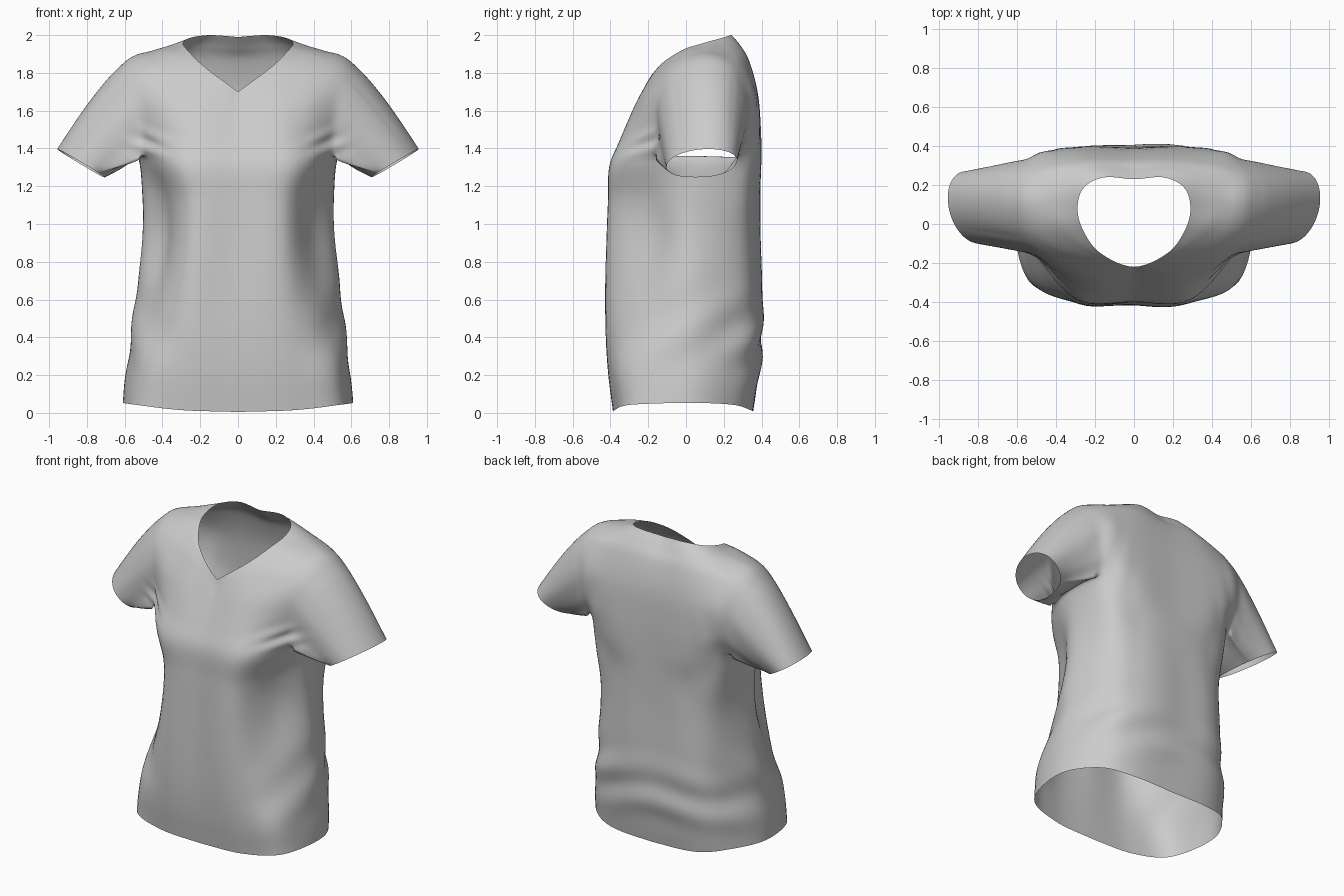
import bpy, bmesh, math
from mathutils import Vector as V

if "Cube" in bpy.data.objects:
    bpy.data.objects.remove(bpy.data.objects["Cube"])

N = 8  # fine steps per control cell


def spline(pts, first, last):
    """Catmull-Rom curve through pts with N steps per span."""
    e = [first] + pts + [last]
    out = []
    for i in range(1, len(e) - 2):
        a, b, c, d = e[i - 1:i + 3]
        for k in range(N):
            t = k / N
            out.append(0.5 * (2 * b + (c - a) * t + (2 * a - 5 * b + 4 * c - d) * t * t
                              + (3 * b - a - 3 * c + d) * t ** 3))
    return out + [pts[-1].copy()]


def mirrored(mid, p):
    return V((-p.x, p.y, 2 * mid.z - p.z))


# Lower body sections: z, half width, front y, back y, front side pinch, back corner width
lower = [(0.005, .608, -.385, .355, 0, .80), (.2, .595, -.408, .385, .1, .80), (.4, .568, -.418, .405, .35, .80),
         (.65, .54, -.416, .4, .75, .81), (.92, .51, -.408, .393, 1, .84), (1.13, .505, -.402, .393, .9, .89)]
rows = []
for i, (z, w, f, b, p, e) in enumerate(lower):
    pattern = [(0, f), (.5 * w, f * .98), ((.89 - .11 * p) * w, f * (.76 - .33 * p)), (w, .02),
               (e * w, b * (.7 + (e - .8) * .6)), (.5 * w, b * .96), (0, b)]
    lift = [0, .01, .038, .048, .038, .01, 0] if i == 0 else [0] * 7
    rows.append([V((x, y, z + dz)) for (x, y), dz in zip(pattern, lift)])

# Upper body from chest to neck edge, front centre round to back centre
upper = [
    [(0, -.395, 1.30), (.29, -.388, 1.31), (.48, -.175, 1.36), (.53, .06, 1.37), (.495, .29, 1.36), (.31, .39, 1.32), (0, .393, 1.32)],
    [(0, -.345, 1.43), (.27, -.335, 1.45), (.50, -.155, 1.49), (.62, .09, 1.55), (.52, .33, 1.50), (.33, .393, 1.50), (0, .39, 1.50)],
    [(0, -.28, 1.57), (.25, -.265, 1.63), (.51, -.15, 1.67), (.64, .10, 1.72), (.535, .335, 1.68), (.32, .378, 1.69), (0, .375, 1.70)],
    [(0, -.245, 1.64), (.23, -.195, 1.76), (.53, -.08, 1.81), (.59, .10, 1.868), (.56, .26, 1.83), (.28, .33, 1.86), (0, .33, 1.86)],
    [(0, -.231, 1.67), (.20, -.163, 1.81), (.39, -.03, 1.895), (.45, .11, 1.918), (.41, .22, 1.915), (.21, .285, 1.945), (0, .28, 1.93)],
    [(0, -.22, 1.70), (.175, -.148, 1.83), (.265, -.025, 1.918), (.29, .09, 1.957), (.255, .19, 1.985), (.15, .24, 2.0), (0, .23, 1.99)],
]
rows += [[V(p) for p in r] for r in upper]

# Fine half-body grid
wide = [spline(r, mirrored(r[0], r[1]), mirrored(r[-1], r[-2])) for r in rows]
cols = []
for c in range(len(wide[0])):
    line = [r[c] for r in wide]
    cols.append(spline(line, 2 * line[0] - line[1], 2 * line[-1] - line[-2]))

bm = bmesh.new()
g = [[bm.verts.new(p) for p in col] for col in cols]
c1, c2 = 2 * N, 4 * N
r1, r2 = len(lower) * N, (len(lower) + 3) * N
for c in range(len(g) - 1):
    for r in range(len(g[0]) - 1):
        if not (c1 <= c < c2 and r1 <= r < r2):
            bm.faces.new((g[c][r], g[c + 1][r], g[c + 1][r + 1], g[c][r + 1]))

# Sleeve lofted from the armhole border to the cuff
border = ([g[c][r1] for c in range(c1, c2)] + [g[c2][r] for r in range(r1, r2)]
          + [g[c][r2] for c in range(c2, c1, -1)] + [g[c1][r] for r in range(r2, r1, -1)])
start = [v.co.copy() for v in border]
cuff = []
for p in start:
    a = math.atan2((p.y - .09) / .22, (p.z - 1.61) / .26)
    power = 1 if math.cos(a) > 0 else .85
    u, s = (math.copysign(abs(k) ** power, k) for k in (math.cos(a), math.sin(a)))
    cuff.append((V((.832, .085, 1.322)) + V((.125, .035, .075)) * u + V((.01, .182, 0)) * s, u))
prev = border
STEPS = 22
for k in range(1, STEPS + 1):
    t = k / STEPS
    ring = []
    for p, (q, u) in zip(start, cuff):
        bulge = V((.8, 0, .6)) * (.02 * max(u, 0) - .015 * max(-u, 0)) * math.sin(math.pi * t ** .8)
        ring.append(bm.verts.new(p.lerp(q, t) + bulge))
    for i in range(len(ring)):
        j = (i + 1) % len(ring)
        bm.faces.new((prev[i], prev[j], ring[j], ring[i]))
    prev = ring
bmesh.ops.delete(bm, geom=[v for v in bm.verts if not v.link_faces], context='VERTS')

# Soften the armhole seam
near = set(border)
for _ in range(3):
    near |= {e.other_vert(v) for v in near for e in v.link_edges}
for _ in range(6):
    bmesh.ops.smooth_vert(bm, verts=list(near), factor=.5, use_axis_x=True, use_axis_y=True, use_axis_z=True)

# Mirror to the other side
bmesh.ops.mirror(bm, geom=bm.verts[:] + bm.edges[:] + bm.faces[:], axis='X', merge_dist=.0005)
bmesh.ops.recalc_face_normals(bm, faces=bm.faces)
if sum(f.normal.y * f.calc_center_median().y for f in bm.faces) < 0:
    bmesh.ops.reverse_faces(bm, faces=bm.faces)
bm.normal_update()


def bell(v, mid, width):
    return math.exp(-((v - mid) / width) ** 2)


def fold(p):
    """Cloth wrinkles: lower back, sides, armpits and long drapes."""
    x, y, z = p
    ax = abs(x)
    back = min(max((y - .05) / .2, 0), 1)
    d = .012 * back * bell(z, .36, .17) * math.sin(22 * z + 9 * math.sqrt(x * x + .04) + 3 * x)
    d += .009 * bell(ax, .52, .13) * bell(z, .42, .22) * math.sin(17 * z - 11 * y + x)
    if ax < .75:
        d += .009 * bell(ax, .47, .1) * bell(z, 1.43, .07) * math.sin(65 * z - 28 * ax) * (1 - back)
    d += .004 * bell(z, .7, .35) * math.sin(15 * x)
    d += .004 * back * bell(ax, .45, .12) * bell(z, 1.5, .25) * math.sin(40 * ax + 8 * z)
    # left waist gathers deeper than the right
    if x < 0:
        d -= .03 * bell(x, -.42, .09) * bell(y, -.15, .12) * bell(z, .95, .3)
    return d


moves = [(v, v.normal * fold(v.co)) for v in bm.verts]
for v, m in moves:
    v.co += m
    v.co.z = min(max(v.co.z, 0), 2)

mesh = bpy.data.meshes.new("shirt")
bm.to_mesh(mesh)
bm.free()
shirt = bpy.data.objects.new("shirt", mesh)
bpy.context.collection.objects.link(shirt)
for f in mesh.polygons:
    f.use_smooth = True
